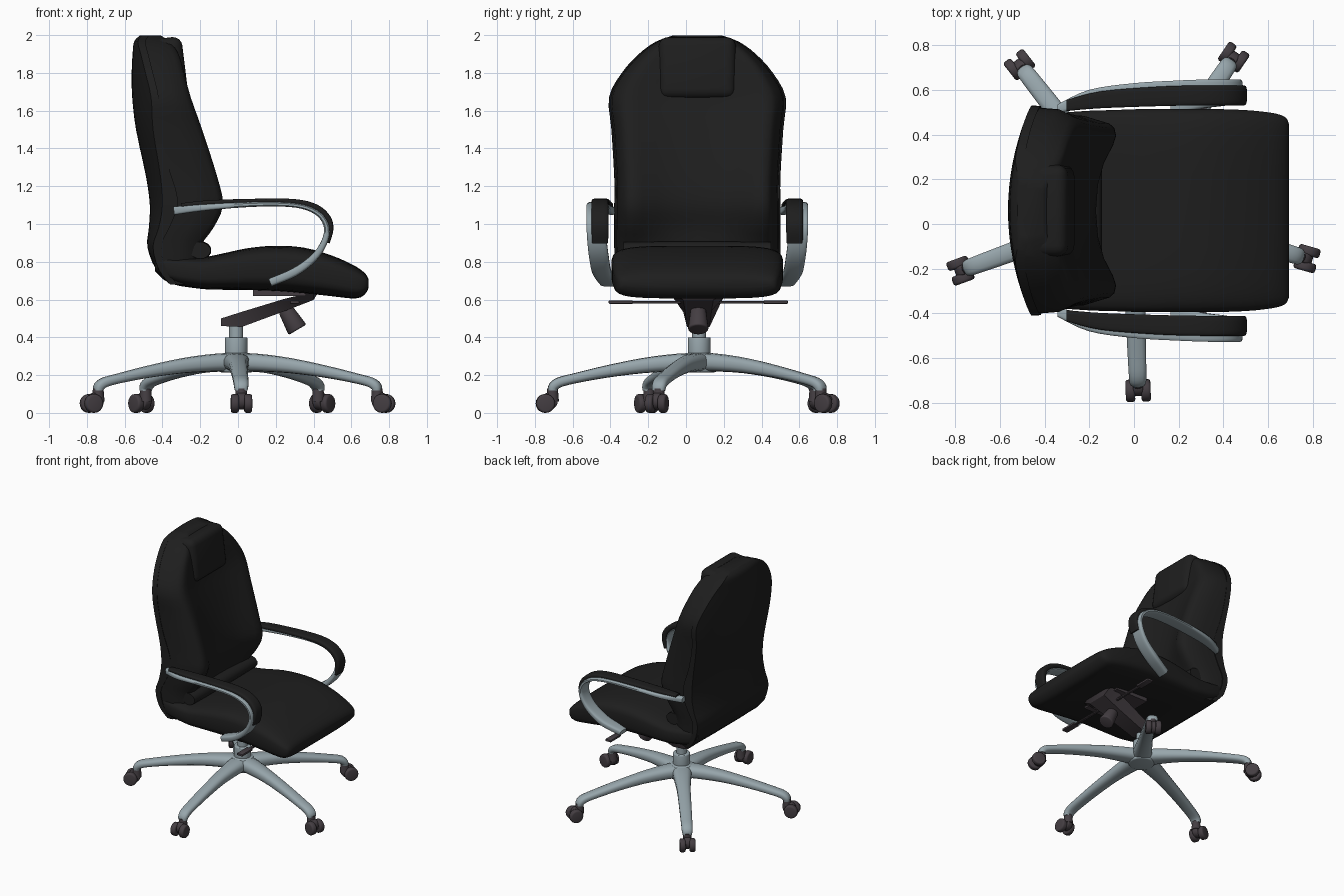
import bpy, bmesh, math
from mathutils import Vector, Matrix

if "Cube" in bpy.data.objects:
    bpy.data.objects.remove(bpy.data.objects["Cube"])

CY = 0.06          # chair centre line in y
HUB = Vector((-0.01, 0.07, 0))


def material(name, col):
    m = bpy.data.materials.new(name)
    m.diffuse_color = (*col, 1)
    m.use_nodes = True
    m.node_tree.nodes["Principled BSDF"].inputs["Base Color"].default_value = m.diffuse_color
    return m


LEATHER = material("black leather", (0.013, 0.013, 0.013))
METAL = material("blue grey metal", (0.31, 0.38, 0.41))
PLASTIC = material("dark plastic", (0.058, 0.048, 0.055))


def finish(name, bm, mat, angle=40):
    bmesh.ops.recalc_face_normals(bm, faces=bm.faces)
    me = bpy.data.meshes.new(name)
    bm.to_mesh(me)
    bm.free()
    me.materials.append(mat)
    ob = bpy.data.objects.new(name, me)
    bpy.context.collection.objects.link(ob)
    bpy.ops.object.select_all(action='DESELECT')
    ob.select_set(True)
    bpy.context.view_layer.objects.active = ob
    bpy.ops.object.shade_smooth_by_angle(angle=math.radians(angle))
    return ob


def catmull(rows, k):
    """Interpolate rows of numbers smoothly, k steps per span."""
    out = []
    for i in range(len(rows) - 1):
        a, b, c, d = (rows[max(i - 1, 0)], rows[i], rows[i + 1],
                      rows[min(i + 2, len(rows) - 1)])
        for s in range(k):
            t = s / k
            out.append([0.5 * (2 * q + (r - p) * t + (2 * p - 5 * q + 4 * r - u) * t * t
                               + (3 * q - p - 3 * r + u) * t ** 3)
                        for p, q, r, u in zip(a, b, c, d)])
    return out + [list(rows[-1])]


def loft(name, rings, mat, angle=40):
    bm = bmesh.new()
    vs = [[bm.verts.new(p) for p in ring] for ring in rings]
    n = len(vs[0])
    for a, b in zip(vs, vs[1:]):
        for i in range(n):
            j = (i + 1) % n
            bm.faces.new((a[i], a[j], b[j], b[i]))
    bm.faces.new(vs[0])
    bm.faces.new(vs[-1])
    return finish(name, bm, mat, angle)


def oval(n, e):
    """Superellipse outline, e = 2 round, larger = squarer."""
    pts = []
    for i in range(n):
        a = 2 * math.pi * (i + 0.5) / n
        c, s = math.cos(a), math.sin(a)
        pts.append((math.copysign(abs(c) ** (2 / e), c), math.copysign(abs(s) ** (2 / e), s)))
    return pts


def sweep(name, rows, lateral, mat, k=4, n=12, e=3):
    """rows: x, y, z, half width, half thickness."""
    rows = catmull(rows, k)
    P = [Vector(r[:3]) for r in rows]
    L = Vector(lateral).normalized()
    rings = []
    for i, r in enumerate(rows):
        T = P[min(i + 1, len(P) - 1)] - P[max(i - 1, 0)]
        N = L.cross(T).normalized()
        rings.append([P[i] + L * (r[3] * u) + N * (r[4] * v) for u, v in oval(n, e)])
    return loft(name, rings, mat)


def cylinder(name, a, b, r1, r2, mat, seg=24, bevel=0):
    a, b = Vector(a), Vector(b)
    d = b - a
    M = Matrix.Translation((a + b) / 2) @ d.to_track_quat('Z', 'Y').to_matrix().to_4x4()
    bm = bmesh.new()
    bmesh.ops.create_cone(bm, cap_ends=True, segments=seg, radius1=r1, radius2=r2,
                          depth=d.length, matrix=M)
    if bevel:
        rim = [x for x in bm.edges if any(len(f.verts) > 4 for f in x.link_faces)]
        bmesh.ops.bevel(bm, geom=rim, offset=bevel, segments=3, profile=0.5, affect='EDGES')
    return finish(name, bm, mat)


def box(name, loc, size, mat, bevel=0.0, tilt=0, seg=4):
    bm = bmesh.new()
    M = (Matrix.Translation(loc) @ Matrix.Rotation(tilt, 4, 'Y')
         @ Matrix.Diagonal((*size, 1)))
    bmesh.ops.create_cube(bm, size=1, matrix=M)
    if bevel:
        bmesh.ops.bevel(bm, geom=bm.edges[:], offset=bevel, segments=seg, profile=0.5,
                        affect='EDGES')
    return finish(name, bm, mat)


# backrest: z, half width, rear centre x, rear edge x, bolster x, front centre x
BACK = catmull([
    (0.68, .42, -.36, -.36, -.24, -.24), (0.76, .435, -.435, -.42, -.22, -.22),
    (0.88, .44, -.48, -.45, -.20, -.21), (0.98, .44, -.472, -.42, -.13, -.20),
    (1.10, .44, -.467, -.40, -.08, -.17), (1.25, .44, -.487, -.41, -.11, -.185),
    (1.50, .455, -.54, -.45, -.19, -.245), (1.67, .468, -.56, -.46, -.25, -.29),
    (1.80, .40, -.563, -.49, -.285, -.31), (1.90, .31, -.558, -.515, -.315, -.335),
    (1.965, .22, -.55, -.53, -.36, -.37), (1.998, .13, -.52, -.51, -.41, -.41)], 3)
TS = [i / 8 for i in range(-8, 9)]
FRONT = [(0, 0), (.3, .1), (.55, .4), (.75, .85), (.86, 1), (.95, .85), (1, .4)]


def shell_ring(z, w, rc, re, fe, fc):
    th = 0.03 + 0.04 * math.exp(-((z - 1.12) / 0.15) ** 2)
    rear = [(rc + (re - rc) * t * t, w * t) for t in TS]
    front = [(rc + (re - rc) * t * t + 0.02 + (th - .01) * t * t, w * t * .995)
             for t in reversed(TS)]
    return [(x, CY + y, z) for x, y in rear + front]


def cushion_ring(z, w, rc, re, fe, fc):
    w -= 0.008
    wf = w * 0.9
    rear = [(rc + (re - rc) * t * t + 0.015, w * t) for t in TS]
    half = [(fc + (fe - fc) * h if t < .9 else fe - .05 * (1 - h), wf * t) for t, h in FRONT]
    side = [(re + (fe - re) * .55, w * .98)]
    pos = side + half[::-1]
    neg = [(x, -y) for x, y in reversed(pos)][1:]
    return [(x, CY + y, z) for x, y in rear + pos + neg]


loft("back_shell", [shell_ring(*r) for r in BACK], LEATHER)
loft("back_cushion", [cushion_ring(*r) for r in BACK], LEATHER, 50)
box("headrest", (-.375, CY, 1.82), (.19, .41, .33), LEATHER, .05, math.radians(-7))
sweep("lumbar_roll", [(-.20, CY - .39, .86, .055, .045), (-.20, CY, .86, .06, .05),
                      (-.20, CY + .39, .86, .055, .045)], (1, 0, 0), LEATHER, e=2)

# seat: x, bottom z, top z, half width
SEAT = catmull([
    (-.44, .75, .86, .42), (-.36, .685, .84, .435), (-.2, .657, .825, .447),
    (-.1, .652, .84, .45), (.05, .65, .872, .455), (.2, .645, .885, .455),
    (.35, .633, .875, .455), (.5, .617, .832, .45), (.6, .606, .788, .44),
    (.65, .612, .758, .43), (.68, .638, .73, .415), (.692, .665, .705, .39)], 3)
loft("seat", [[(x, CY + hw * u, (a + b) / 2 + (b - a) / 2 * v) for u, v in oval(32, 4.5)]
              for x, a, b, hw in SEAT], LEATHER, 50)

# armrests: metal loop and padded top, mirrored
for s, side in ((-1, "right"), (1, "left")):
    band = [(-.34, .455, 1.07, .02, .022), (-.2, .50, 1.085, .04, .018),
            (0, .52, 1.10, .05, .014), (.2, .53, 1.105, .052, .012),
            (.34, .535, 1.092, .052, .012), (.43, .535, 1.05, .052, .013),
            (.47, .535, .98, .052, .015), (.455, .53, .90, .052, .017),
            (.40, .52, .82, .052, .02), (.30, .505, .745, .05, .023),
            (.17, .47, .69, .045, .022)]
    pad = [(-.30, .47, 1.098, .025, .012), (-.15, .495, 1.112, .038, .014),
           (.1, .51, 1.12, .044, .014), (.3, .515, 1.116, .045, .016),
           (.41, .515, 1.085, .045, .02), (.47, .515, 1.03, .045, .022),
           (.485, .515, .97, .045, .02), (.473, .515, .90, .043, .012)]
    for nm, rows, mat in (("arm_frame", band, METAL), ("arm_pad", pad, LEATHER)):
        sweep(f"{side}_{nm}", [(x, CY + s * y, z, w, t) for x, y, z, w, t in rows],
              (0, 1, 0), mat, 4, 16, 4)

# tilt mechanism under the seat
MECH = [(-.09, .46, .50, .05, .06), (.02, .455, .535, .06, .08), (.25, .54, .605, .07, .13),
        (.40, .598, .64, .08, .16), (.42, .63, .645, .09, .16)]
loft("tilt_housing", [[(x, CY + .005 - hb, zb), (x, CY + .005 + hb, zb),
                       (x, CY + .005 + ht, zt), (x, CY + .005 - ht, zt)]
                      for x, zb, zt, hb, ht in MECH], PLASTIC, 25)
box("seat_plate", (.22, CY, .635), (.28, .36, .03), PLASTIC)
cylinder("tension_knob", (.25, CY + .005, .55), (.315, CY + .005, .44), .04, .055, PLASTIC, 20, .01)
box("lever_rod", (.3, CY + .005, .586), (.022, .95, .014), PLASTIC, .004, 0, 1)
for s in (-1, 1):
    box("lever_paddle", (.3, CY + .005 + s * .41, .586), (.05, .13, .018), PLASTIC, .006, 0, 2)

# gas column and star base
hx, hy = HUB.x, HUB.y
cylinder("column_sleeve", (hx, hy, .28), (hx, hy, .40), .06, .06, METAL, 32, .006)
cylinder("column_piston", (hx, hy, .39), (hx, hy, .47), .037, .037, METAL)
cylinder("base_hub", (hx, hy, .215), (hx, hy, .318), .095, .08, METAL, 32, .015)
LEG = [(0, .267, .075, .048), (.12, .266, .065, .047), (.3, .25, .05, .04),
       (.5, .217, .045, .032), (.66, .183, .042, .027), (.74, .162, .04, .027),
       (.772, .14, .038, .027), (.777, .118, .034, .024)]
for i in range(5):
    a = math.radians(-88 + 72 * i)
    d = Vector((math.cos(a), math.sin(a), 0))
    lat = Vector((-d.y, d.x, 0))
    up = Vector((0, 0, 1))

    def at(r, l, z):
        return HUB + d * r + lat * l + up * z

    sweep(f"base_leg_{i}", [(*at(r, 0, z), w, t) for r, z, w, t in LEG], lat, METAL, 3, 14, 2.6)
    # twin-wheel caster
    cylinder(f"caster_stem_{i}", at(.777, 0, .06), at(.777, 0, .13), .034, .028, PLASTIC, 16)
    cylinder(f"caster_hood_{i}", at(.795, -.022, .062), at(.795, .022, .062), .045, .045, PLASTIC, 20, .008)
    for s in (-1, 1):
        cylinder(f"caster_wheel_{i}", at(.815, s * .014, .05), at(.815, s * .056, .05),
                 .05, .05, PLASTIC, 20, .012)
